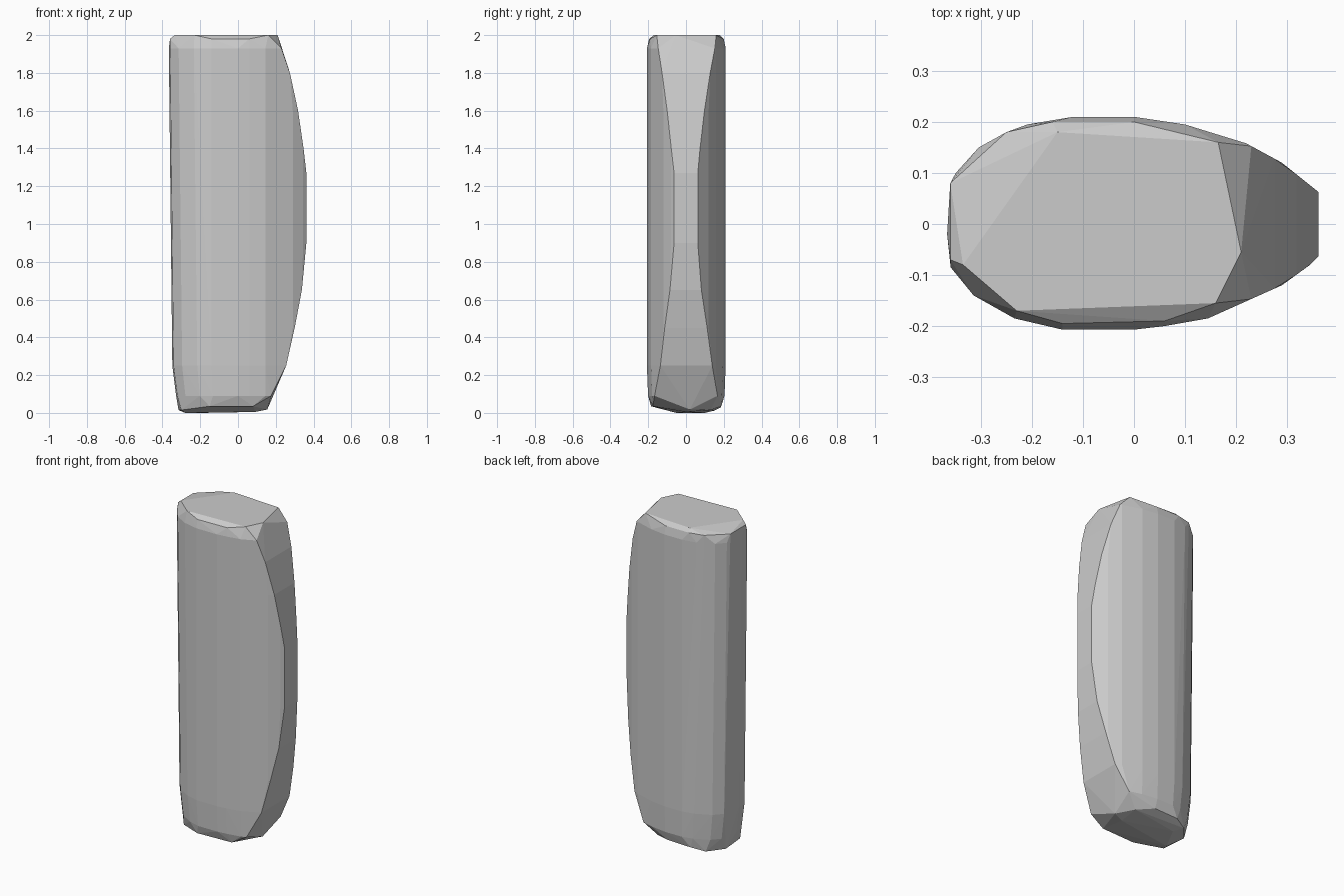
import bpy, bmesh

cube = bpy.data.objects.get("Cube")
if cube:
    bpy.data.objects.remove(cube)

# Stone colour
mat = bpy.data.materials.new("stone grey")
mat.use_nodes = True
grey = (0.6, 0.6, 0.6, 1)
mat.diffuse_color = grey
mat.node_tree.nodes["Principled BSDF"].inputs["Base Color"].default_value = grey

# Widest cross-section, counter-clockwise from the nose
OUTLINE = [(.365, .06), (.29, .12), (.22, .158), (.1, .195), (0, .21), (-.12, .21),
           (-.21, .195), (-.305, .15), (-.35, .1), (-.367, -.02), (-.36, -.085),
           (-.315, -.14), (-.235, -.185), (-.14, -.207), (0, -.207), (.06, -.2),
           (.145, -.185), (.29, -.12), (.345, -.08), (.365, -.06)]

# Height and reach of the curved edge
NOSE = [(.09, .175), (.25, .255), (.45, .3), (.65, .338), (.9, .362), (1.27, .362),
        (1.4, .347), (1.6, .318), (1.8, .275), (1.93, .23)]


def clipped(limit):
    """Cross-section cut off at x = limit."""
    ring = []
    for (x0, y0), (x1, y1) in zip(OUTLINE, OUTLINE[1:] + OUTLINE[:1]):
        if x0 <= limit:
            ring.append((x0, y0))
        if (x0 - limit) * (x1 - limit) < 0:
            t = (limit - x0) / (x1 - x0)
            ring.append((limit, y0 + t * (y1 - y0)))
    return ring


points = []
for z, reach in NOSE:
    for x, y in clipped(reach):
        # The straight edge leans in slightly towards the base
        lean = .022 * (1 - z / 2) if x < -.2 else 0
        if z < .2:
            x, y = x * .95 if x < 0 else x, y * .97
        points.append((x + lean, y, z))

# Worn top: flat face and the rim just below it
points += [(x, y, 2) for x, y in [(.21, -.055), (.165, .16), (-.15, .18),
                                  (-.335, -.08), (-.23, -.17), (.16, -.155)]]
points += [(x, y, 1.98) for x, y in [(-.36, .08), (-.25, .18), (-.16, .2), (0, .2),
                                     (-.36, -.07), (-.14, -.195), (.06, -.19)]]

# Worn base: tilted flat face with bevelled corners
points += [(-.28, -.05, 0), (-.2, .1, 0), (.09, 0, .005), (-.3, -.1, .015),
           (-.315, .06, .015), (.155, .02, .018), (.1, .13, .015), (-.24, .15, .012),
           (-.15, -.185, .035), (.08, -.175, .035), (0, .185, .035), (-.16, .185, .03)]

bm = bmesh.new()
for p in points:
    bm.verts.new(p)
hull = bmesh.ops.convex_hull(bm, input=bm.verts)
loose = {v for v in hull["geom_interior"] + hull["geom_unused"]
         if isinstance(v, bmesh.types.BMVert)}
bmesh.ops.delete(bm, geom=list(loose), context='VERTS')
bmesh.ops.recalc_face_normals(bm, faces=bm.faces)

mesh = bpy.data.meshes.new("stone_slab")
bm.to_mesh(mesh)
bm.free()
mesh.materials.append(mat)
slab = bpy.data.objects.new("stone_slab", mesh)
bpy.context.collection.objects.link(slab)
